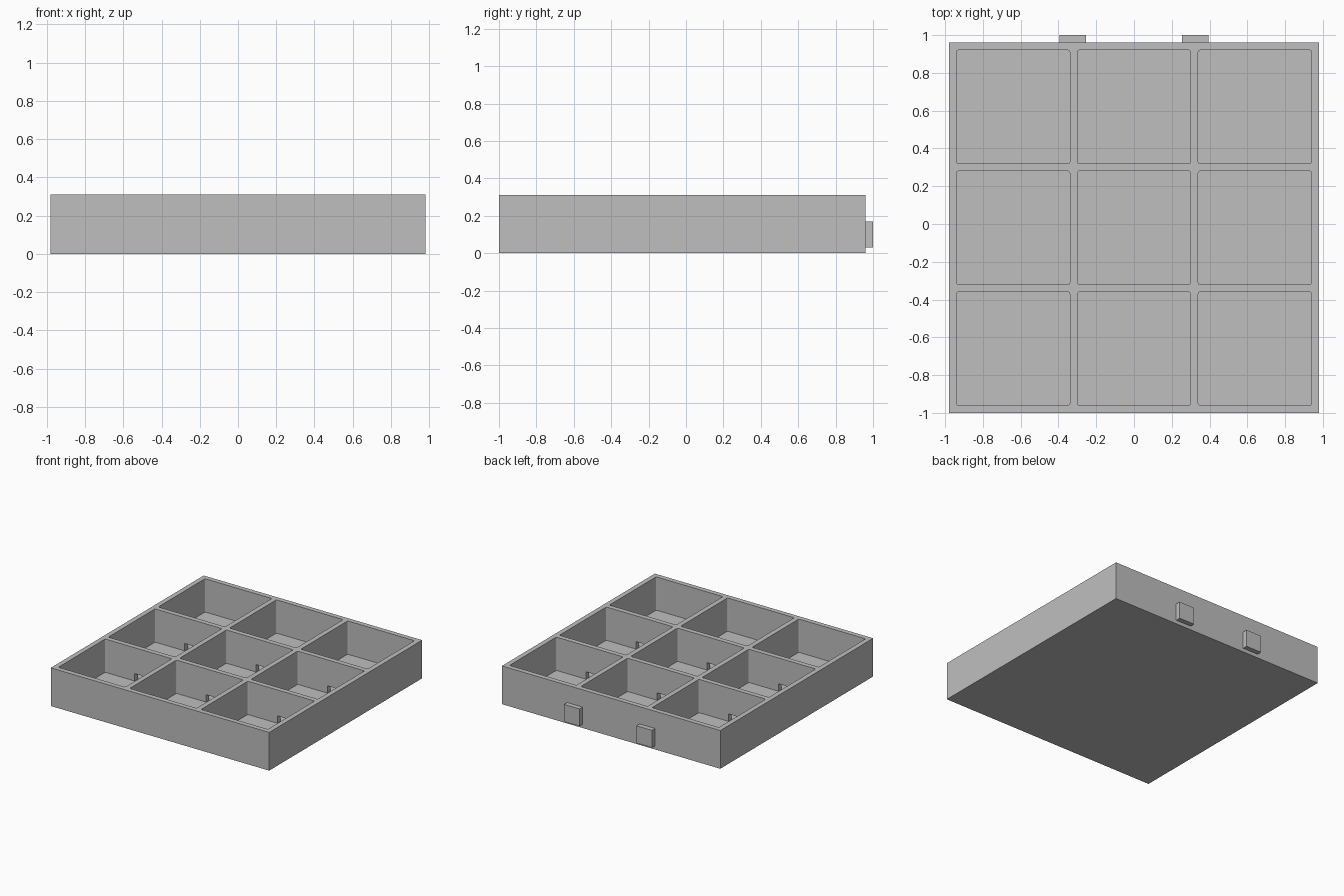
import bpy, bmesh

cube = bpy.data.objects.get("Cube")
if cube:
    bpy.data.objects.remove(cube, do_unlink=True)

# Tray dimensions
HALF, FRONT, BACK, HEIGHT = 0.98, -1.0, 0.96, 0.31
WALL, CELL, FLOOR = 0.04, 0.60, 0.04
PITCH = CELL + WALL
MID_Y = (FRONT + BACK) / 2

grey = bpy.data.materials.new("plain grey")
grey.use_nodes = True
colour = (0.52, 0.52, 0.52, 1)
grey.diffuse_color = colour
grey.node_tree.nodes["Principled BSDF"].inputs["Base Color"].default_value = colour


def add_box(bm, low, high, corner=0):
    """Add a box between two corners, optionally rounding its upright edges."""
    verts = bmesh.ops.create_cube(bm, size=1)["verts"]
    for v in verts:
        for i in range(3):
            v.co[i] = low[i] if v.co[i] < 0 else high[i]
    if corner:
        edges = {e for v in verts for e in v.link_edges
                 if abs(e.verts[0].co.z - e.verts[1].co.z) > 0.001}
        bmesh.ops.bevel(bm, geom=list(edges), offset=corner, segments=3,
                        profile=0.5, affect='EDGES')


def make_object(name, bm):
    mesh = bpy.data.meshes.new(name)
    bm.to_mesh(mesh)
    bm.free()
    mesh.materials.append(grey)
    obj = bpy.data.objects.new(name, mesh)
    bpy.context.collection.objects.link(obj)
    return obj


def cut(target, cutter):
    cutter.hide_render = True
    cutter.hide_set(True)
    cutter.display_type = 'WIRE'
    mod = target.modifiers.new(cutter.name, 'BOOLEAN')
    mod.operation = 'DIFFERENCE'
    mod.solver = 'EXACT'
    mod.object = cutter


# Solid tray block
bm = bmesh.new()
add_box(bm, (-HALF, FRONT, 0), (HALF, BACK, HEIGHT))
tray = make_object("tray", bm)

# Three by three grid of pockets with slightly rounded corners
bm = bmesh.new()
for col in (-1, 0, 1):
    for row in (-1, 0, 1):
        x, y, h = col * PITCH, MID_Y + row * PITCH, CELL / 2
        add_box(bm, (x - h, y - h, FLOOR), (x + h, y + h, HEIGHT + 0.1), 0.01)
pockets = make_object("pocket_cutter", bm)

# Small passages at floor level through the walls between rows
bm = bmesh.new()
for col in (-1, 0, 1):
    for side in (-0.5, 0.5):
        x, y = col * PITCH, MID_Y + side * PITCH
        add_box(bm, (x - 0.035, y - WALL, FLOOR), (x + 0.035, y + WALL, 0.10))
passages = make_object("passage_cutter", bm)

cut(tray, pockets)
cut(tray, passages)

# Two joining tabs on the back face
for name, x in (("right_tab", -0.325), ("left_tab", 0.325)):
    bm = bmesh.new()
    add_box(bm, (x - 0.07, BACK, 0.03), (x + 0.07, 1.0, 0.17))
    make_object(name, bm)
